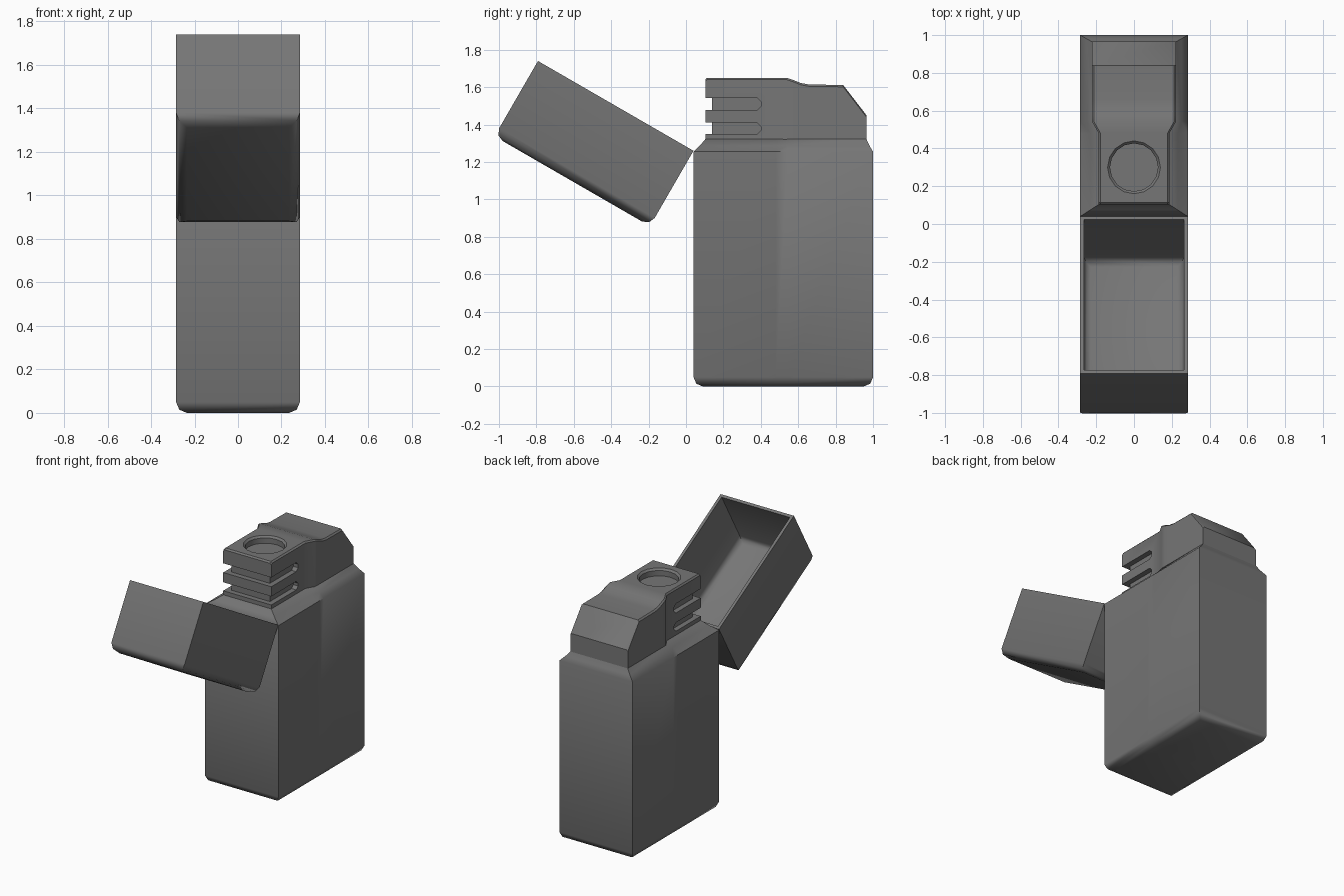
import bpy, bmesh, math

if "Cube" in bpy.data.objects:
    bpy.data.objects.remove(bpy.data.objects["Cube"])

metal = bpy.data.materials.new("dark_grey_metal")
metal.diffuse_color = (0.18, 0.18, 0.18, 1)
metal.use_nodes = True
metal.node_tree.nodes["Principled BSDF"].inputs["Base Color"].default_value = metal.diffuse_color


def loft(name, rings, smooth=None):
    """Skin a list of equal-length point rings and cap both ends."""
    bm = bmesh.new()
    vs = [[bm.verts.new(p) for p in r] for r in rings]
    n = len(rings[0])
    for a, b in zip(vs, vs[1:]):
        for i in range(n):
            j = (i + 1) % n
            bm.faces.new((a[i], a[j], b[j], b[i]))
    bm.faces.new(vs[0])
    bm.faces.new(vs[-1])
    bmesh.ops.recalc_face_normals(bm, faces=bm.faces)
    me = bpy.data.meshes.new(name)
    bm.to_mesh(me)
    bm.free()
    ob = bpy.data.objects.new(name, me)
    bpy.context.collection.objects.link(ob)
    me.materials.append(metal)
    if smooth:
        shade(ob, smooth)
    return ob


def shade(ob, angle):
    bpy.ops.object.select_all(action='DESELECT')
    ob.select_set(True)
    bpy.context.view_layer.objects.active = ob
    bpy.ops.object.shade_smooth_by_angle(angle=math.radians(angle))


def cut(ob, cutter):
    cutter.hide_render = True
    mod = ob.modifiers.new("cut", 'BOOLEAN')
    mod.operation = 'DIFFERENCE'
    mod.solver = 'EXACT'
    mod.object = cutter
    bpy.context.view_layer.objects.active = ob
    bpy.ops.object.modifier_apply(modifier=mod.name)
    bpy.data.objects.remove(cutter)


def plan(half, z):
    """Mirror a right-hand plan outline into a closed ring at height z."""
    return [(x, y, z) for x, y in half] + [(-x, y, z) for x, y in reversed(half)]


def rect(inset, z, y0, y1):
    w = 0.285 - inset
    return plan([(w, y0 + inset), (w, y1 - inset)], z)


# Body: rounded base, straight walls, shoulder drawn in to the chimney outline
wall = [(0.285, 0.04), (0.285, 0.48), (0.285, 0.545), (0.285, 1.0)]
neck = [(0.187, 0.103), (0.187, 0.48), (0.223, 0.545), (0.223, 0.965)]


def base(inset):
    return [(x - inset, min(max(y, 0.04 + inset), 1.0 - inset)) for x, y in wall]


def blend(t):
    return [(a + (c - a) * t, b + (d - b) * t) for (a, b), (c, d) in zip(wall, neck)]


loft("body", [plan(base(0.05), 0), plan(base(0.015), 0.015), plan(wall, 0.05),
              plan(wall, 1.255), plan(blend(0.55), 1.288), plan(neck, 1.322)], 50)

# Chimney: cross-sections (y, half width, top height) with a small edge chamfer
stations = [(0.103, 0.187, 1.64), (0.113, 0.187, 1.65), (0.48, 0.187, 1.65),
            (0.54, 0.221, 1.65), (0.575, 0.223, 1.638), (0.615, 0.223, 1.622),
            (0.66, 0.223, 1.614), (0.84, 0.223, 1.612), (0.965, 0.223, 1.45)]
c = 0.01
chimney = loft("chimney", [[(-w, y, 1.31), (-w, y, h - c), (-w + c, y, h),
                            (w - c, y, h), (w, y, h - c), (w, y, 1.31)]
                           for y, w, h in stations])

# Cooling grooves wrapping the front and both sides
for z0, z1 in ((1.35, 1.41), (1.478, 1.543)):
    cut(chimney, loft("front_groove", [[(x, 0.05, z0), (x, 0.14, z0), (x, 0.14, z1), (x, 0.05, z1)]
                                       for x in (-0.3, 0.3)]))
    slot = [(0.05, z0), (0.38, z0), (0.40, z0 + 0.02),
            (0.40, z1 - 0.02), (0.38, z1), (0.05, z1)]
    for s in (-1, 1):
        cut(chimney, loft("side_groove", [[(s * x, y, z) for y, z in slot] for x in (0.15, 0.3)]))

# Round flame well with a chamfered rim
cut(chimney, loft("flame_well", [[(r * math.cos(i * math.pi / 8), 0.30 + r * math.sin(i * math.pi / 8), z)
                                  for i in range(16)]
                                 for r, z in ((0.127, 1.60), (0.127, 1.637), (0.14, 1.65), (0.14, 1.7))]))
shade(chimney, 35)

# Lid: hollow shell running from inner floor over the rim to the outer base, tipped open
lid = loft("lid", [rect(i, -d, -0.96, 0) for i, d in
                   ((0.055, 0.44), (0.033, 0.43), (0.02, 0.40), (0.02, 0),
                    (0, 0), (0, 0.415), (0.015, 0.45), (0.05, 0.465))], 50)
lid.location = (0, 0.04, 1.26)
lid.rotation_euler = (math.radians(-30), 0, 0)
